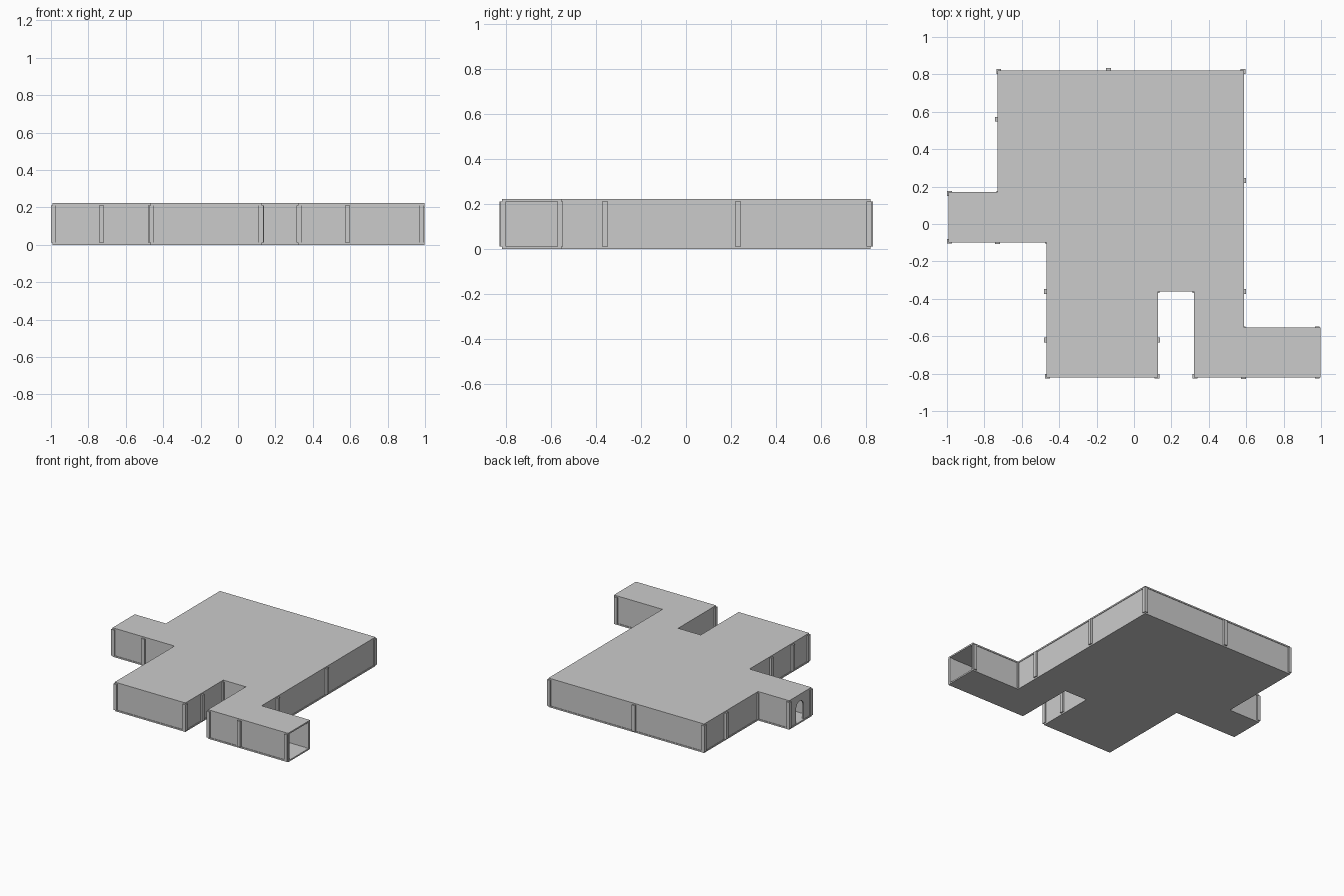
import bpy, bmesh, math
from mathutils import Matrix, Vector

if "Cube" in bpy.data.objects:
    bpy.data.objects.remove(bpy.data.objects["Cube"])

H, SLAB, WALL, POST = 0.222, 0.011, 0.012, 0.026
OUT = 0.004  # slab overhang beyond the wall face

# Floor plan outline, clockwise seen from above
PLAN = [(-0.729, 0.822), (0.588, 0.822), (0.588, -0.554), (0.998, -0.554),
        (0.998, -0.82), (0.32, -0.82), (0.32, -0.362), (0.129, -0.362),
        (0.129, -0.82), (-0.469, -0.82), (-0.469, -0.098), (-0.993, -0.098),
        (-0.993, 0.17), (-0.729, 0.17)]


def finish(name, bm):
    bmesh.ops.recalc_face_normals(bm, faces=bm.faces)
    me = bpy.data.meshes.new(name)
    bm.to_mesh(me)
    bm.free()
    ob = bpy.data.objects.new(name, me)
    bpy.context.collection.objects.link(ob)
    return ob


def prism(name, points, depth):
    """Extrude a closed 3D profile along the depth vector."""
    bm = bmesh.new()
    face = bm.faces.new([bm.verts.new(p) for p in points])
    ext = bmesh.ops.extrude_face_region(bm, geom=[face])
    bmesh.ops.translate(bm, vec=depth,
                        verts=[v for v in ext["geom"] if isinstance(v, bmesh.types.BMVert)])
    return finish(name, bm)


def box(bm, lo, hi):
    lo, hi = Vector(lo), Vector(hi)
    m = Matrix.Translation((lo + hi) / 2) @ Matrix.Diagonal((*(hi - lo), 1))
    bmesh.ops.create_cube(bm, size=1, matrix=m)


# Floor and ceiling slabs
for name, z in (("floor", 0), ("ceiling", H - SLAB)):
    prism(name, [(x, y, z) for x, y in PLAN], (0, 0, SLAB))

# Straight walls just inside the outline (open east end, arched west end)
bm = bmesh.new()
for i, a in enumerate(PLAN):
    if i in (3, 11):
        continue
    a, b = Vector(a), Vector(PLAN[(i + 1) % len(PLAN)])
    d = (b - a).normalized()
    inward = Vector((d.y, -d.x))
    p, q = a + inward * OUT, b + inward * (OUT + WALL)
    box(bm, (min(p.x, q.x), min(p.y, q.y), SLAB), (max(p.x, q.x), max(p.y, q.y), H - SLAB))
finish("walls", bm)

# End wall with an arched doorway
cy, r, spring = 0.036, 0.046, 0.122
arch = [(cy + r * math.cos(t), spring + r * math.sin(t))
        for t in (math.pi * k / 12 for k in range(13))]
profile = [(-0.098, SLAB), (-0.098, H - SLAB), (0.17, H - SLAB), (0.17, SLAB),
           (cy + r, SLAB)] + arch + [(cy - r, SLAB)]
prism("arched_wall", [(-0.989, y, z) for y, z in profile], (WALL, 0, 0))

# Square posts at every corner and along the long walls
MID = [(-0.137, 0.82), (-0.729, 0.56), (0.586, 0.232), (0.586, -0.36), (-0.467, -0.36),
       (-0.467, -0.62), (0.127, -0.62), (-0.729, -0.095), (0.586, -0.817)]
bm = bmesh.new()
n = len(PLAN)
for i, p in enumerate(PLAN):
    p = Vector(p)
    d1 = (p - Vector(PLAN[i - 1])).normalized()
    d2 = (Vector(PLAN[(i + 1) % n]) - p).normalized()
    c = p + (Vector((d1.y, -d1.x)) + Vector((d2.y, -d2.x))) * 0.006
    if i in (3, 4):
        c.x = 0.98  # posts beside the open end sit inside the slab edge
    MID.append((c.x, c.y))
for x, y in MID:
    h = POST / 2
    box(bm, (x - h, y - h, SLAB), (x + h, y + h, H - SLAB))
finish("posts", bm)
